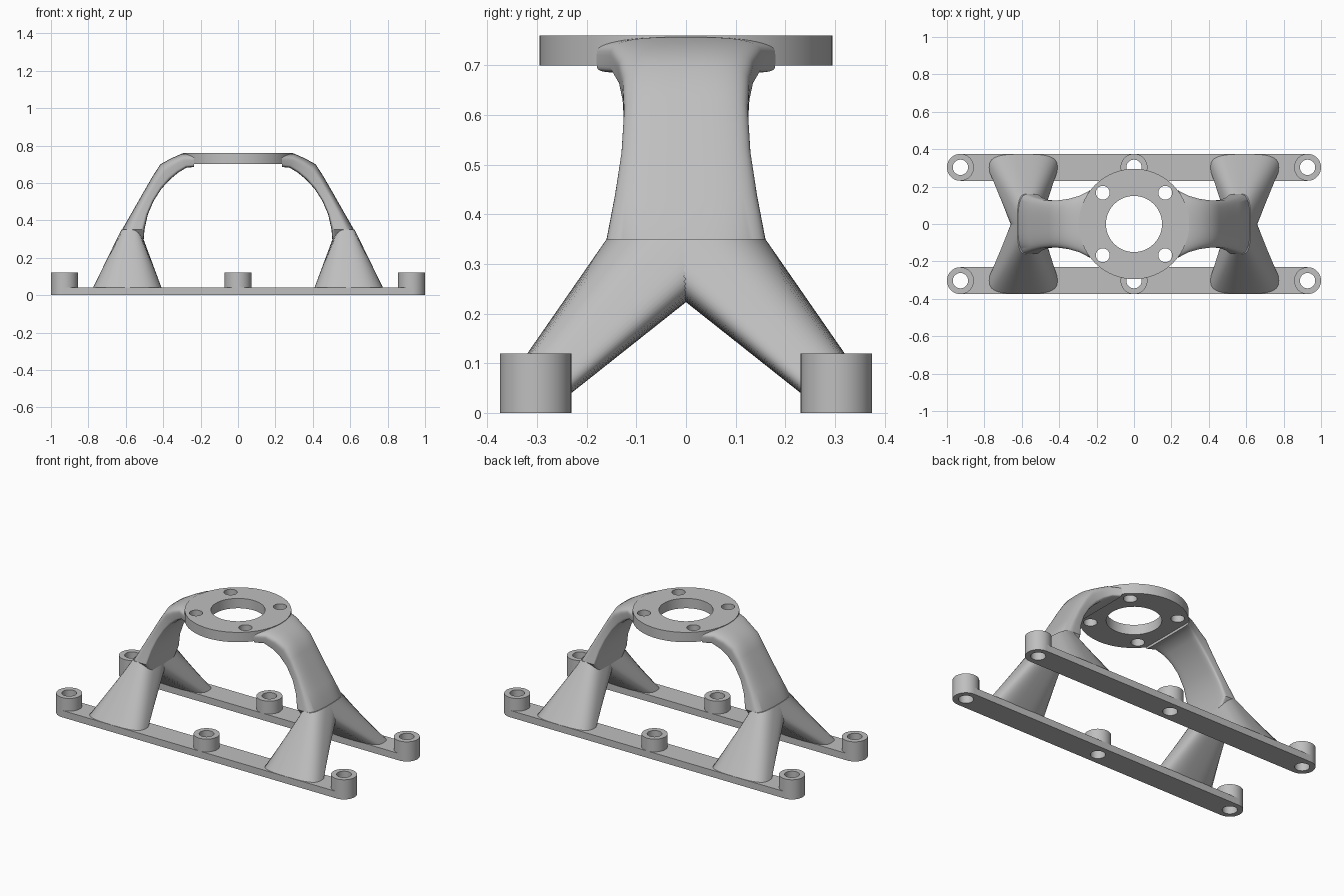
import bpy, bmesh
from math import sin, cos, pi, copysign, radians
from mathutils import Vector

cube = bpy.data.objects.get("Cube")
if cube:
    bpy.data.objects.remove(cube, do_unlink=True)

grey = bpy.data.materials.new("plain grey")
grey.use_nodes = True
colour = (0.52, 0.52, 0.52, 1)
grey.diffuse_color = colour
grey.node_tree.nodes["Principled BSDF"].inputs["Base Color"].default_value = colour


def loft(name, rings):
    """Skin a list of closed rings and cap both ends."""
    bm = bmesh.new()
    loops = [[bm.verts.new(p) for p in ring] for ring in rings]
    n = len(loops[0])
    for low, high in zip(loops, loops[1:]):
        for i in range(n):
            j = (i + 1) % n
            bm.faces.new((low[i], low[j], high[j], high[i]))
    bm.faces.new(loops[0])
    bm.faces.new(loops[-1])
    bmesh.ops.recalc_face_normals(bm, faces=bm.faces)
    mesh = bpy.data.meshes.new(name)
    bm.to_mesh(mesh)
    bm.free()
    mesh.materials.append(grey)
    obj = bpy.data.objects.new(name, mesh)
    bpy.context.collection.objects.link(obj)
    return obj


def activate(obj):
    bpy.ops.object.select_all(action='DESELECT')
    obj.select_set(True)
    bpy.context.view_layer.objects.active = obj


def smooth(obj, angle=30):
    activate(obj)
    bpy.ops.object.shade_smooth_by_angle(angle=radians(angle))


def prism(name, outline, z0, z1):
    return loft(name, [[(x, y, z) for x, y in outline] for z in (z0, z1)])


def circle(x, y, r, n=48):
    return [(x + r * cos(2 * pi * i / n), y + r * sin(2 * pi * i / n)) for i in range(n)]


def drill(obj, holes):
    """Cut vertical round holes, each given as x, y, radius."""
    for x, y, r in holes:
        cutter = prism("hole_cutter", circle(x, y, r), -1, 2)
        cutter.hide_render = True
        mod = obj.modifiers.new("hole", 'BOOLEAN')
        mod.operation = 'DIFFERENCE'
        mod.solver = 'EXACT'
        mod.object = cutter
        activate(obj)
        bpy.ops.object.modifier_apply(modifier=mod.name)
        bpy.data.objects.remove(cutter, do_unlink=True)
    smooth(obj)


def section(centre, a, b, n_out, n_in, count=56):
    """Rounded section: a points outward, b sideways; each side has its own squareness."""
    pts = []
    for i in range(count):
        t = 2 * pi * i / count
        c, s = cos(t), sin(t)
        e = 2 / (n_out if c >= 0 else n_in)
        pts.append(Vector(centre) + Vector(a) * copysign(abs(c) ** e, c)
                   + Vector(b) * copysign(abs(s) ** e, s))
    return pts


# Top mounting flange
flange = prism("top_flange", circle(0, 0, 0.295, 96), 0.70, 0.76)
drill(flange, [(0, 0, 0.15)] + [(sx * 0.167, sy * 0.167, 0.037)
                                for sx in (-1, 1) for sy in (-1, 1)])

# Base rails with bolt bosses
R, END, RAIL_Y, RAIL_TOP = 0.072, 0.928, 0.303, 0.042
for sy, side in ((-1, "front"), (1, "back")):
    y = sy * RAIL_Y
    arc = [-pi / 2 + pi * i / 24 for i in range(25)]
    outline = [(END + R * cos(t), y + R * sin(t)) for t in arc]
    outline += [(-END - R * cos(t), y - R * sin(t)) for t in arc]
    rail = prism(side + "_rail", outline, 0, RAIL_TOP)
    drill(rail, [(x, y, 0.041) for x in (-END, 0, END)])
    for x, place in ((-END, "right"), (0, "middle"), (END, "left")):
        boss = prism(f"{side}_{place}_boss", circle(x, y, R), RAIL_TOP, 0.12)
        drill(boss, [(x, y, 0.041)])

# Arm stations: outer x, z, inner x, z, half width
ARM = [(0.236, 0.757, 0.235, 0.685, 0.18),
       (0.30, 0.757, 0.275, 0.682, 0.152),
       (0.36, 0.73, 0.32, 0.655, 0.136),
       (0.415, 0.70, 0.365, 0.617, 0.128),
       (0.455, 0.638, 0.41, 0.568, 0.125),
       (0.51, 0.543, 0.452, 0.502, 0.13),
       (0.565, 0.446, 0.482, 0.432, 0.143),
       (0.62, 0.35, 0.50, 0.35, 0.16),
       (0.64, 0.26, 0.507, 0.26, 0.09)]

for sx, side in ((1, "left"), (-1, "right")):
    rings = []
    for ox, oz, ix, iz, w in ARM:
        rings.append(section((sx * (ox + ix) / 2, 0, (oz + iz) / 2),
                             (sx * (ox - ix) / 2, 0, (oz - iz) / 2),
                             (0, w, 0), 3, 9))
    smooth(loft(side + "_arm", rings), 35)

    # Splayed feet spreading from the arm down to each rail
    for sy, end in ((-1, "front"), (1, "back")):
        top = section((sx * 0.574, 0, 0.35), (sx * 0.05, 0, 0), (0, 0.16, 0), 3, 3)
        foot = section((sx * 0.592, sy * RAIL_Y, 0.04), (sx * 0.183, 0, 0),
                       (0, R, 0), 3, 3)
        smooth(loft(f"{side}_{end}_foot", [top, foot]), 35)
